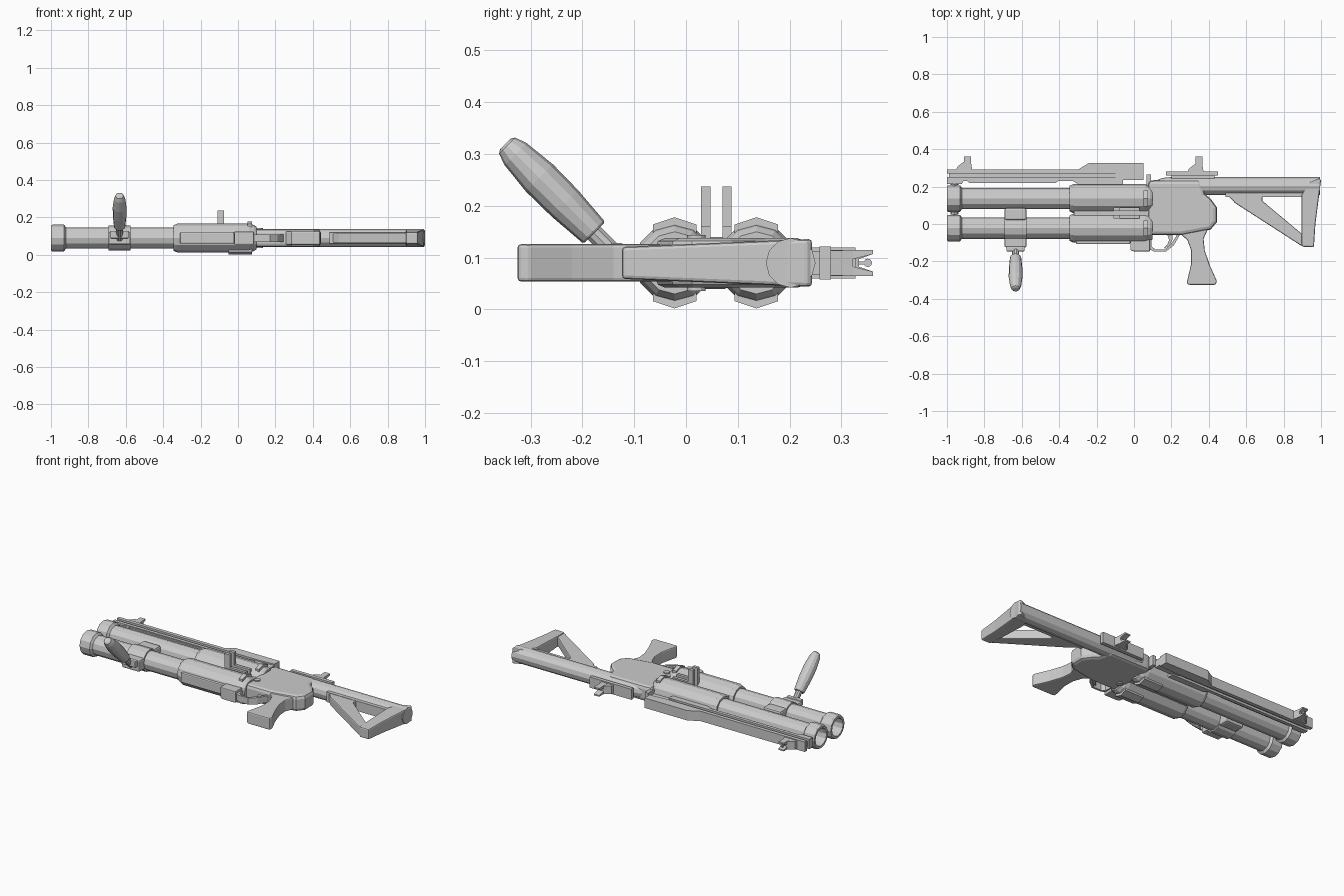
import bpy, bmesh, math
from mathutils import Vector

grey = bpy.data.materials.new("plain_grey")
grey.diffuse_color = (0.6, 0.6, 0.6, 1)
ZC = 0.09                      # lateral centre plane
BARRELS = {"upper": 0.136, "lower": -0.022}


def finish(name, bm, bevel=0):
    bmesh.ops.recalc_face_normals(bm, faces=bm.faces)
    me = bpy.data.meshes.new(name)
    bm.to_mesh(me)
    bm.free()
    ob = bpy.data.objects.new(name, me)
    bpy.context.collection.objects.link(ob)
    me.materials.append(grey)
    if bevel:
        m = ob.modifiers.new("bevel", 'BEVEL')
        m.width, m.segments, m.limit_method = bevel, 2, 'ANGLE'
        m.angle_limit = math.radians(40)
    return ob


def prism(name, pts, lo, hi, axis='z', bevel=0, taper=None):
    """Extrude a 2D outline: (x,y) along z, or (y,z) along x."""
    bm = bmesh.new()
    rings = []
    for h in (lo, hi):
        ring = []
        for a, b in pts:
            if axis == 'x':
                co = (h, a, b)
            else:
                s = taper(b) if taper else 1
                co = (a, b, ZC + (h - ZC) * s)
            ring.append(bm.verts.new(co))
        rings.append(ring)
    n = len(pts)
    bm.faces.new(rings[0])
    bm.faces.new(rings[1])
    for i in range(n):
        j = (i + 1) % n
        bm.faces.new((rings[0][i], rings[0][j], rings[1][j], rings[1][i]))
    return finish(name, bm, bevel)


def box(name, x0, x1, y0, y1, hz, bevel=0, zc=ZC):
    return prism(name, [(x0, y0), (x1, y0), (x1, y1), (x0, y1)], zc - hz, zc + hz, bevel=bevel)


def lathe(name, profile, origin, axis=(1, 0, 0), sides=12):
    """Spin (distance, radius) pairs round an axis, capping both ends."""
    bm = bmesh.new()
    q = Vector((0, 0, 1)).rotation_difference(Vector(axis).normalized())
    rings = []
    for t, r in profile:
        ring = []
        for i in range(sides):
            a = 2 * math.pi * i / sides
            ring.append(bm.verts.new(Vector(origin) + q @ Vector((r * math.cos(a), r * math.sin(a), t))))
        rings.append(ring)
    bm.faces.new(rings[0])
    bm.faces.new(rings[-1])
    for r0, r1 in zip(rings, rings[1:]):
        for i in range(sides):
            j = (i + 1) % sides
            bm.faces.new((r0[i], r0[j], r1[j], r1[i]))
    return finish(name, bm)


# Barrels with hollow muzzles, and the breech housings
for k, y in BARRELS.items():
    lathe(k + "_barrel", [(-0.8, 0.05), (-1, 0.053), (-1, 0.066), (-0.993, 0.071), (-0.93, 0.071),
                          (-0.92, 0.057), (-0.3, 0.057)], (0, y, ZC))
    lathe(k + "_housing", [(-0.345, 0.058), (-0.345, 0.068), (-0.325, 0.077), (0.06, 0.077),
                           (0.085, 0.07), (0.1, 0.06)], (0, y, ZC))
    # raised ribs above and below each housing
    for side, x0, sgn in (("left", 0.05, 1), ("right", -0.05, -1)):
        arc = [(-0.042, 0.05), (-0.042, 0.074), (0, 0.088), (0.042, 0.074), (0.042, 0.05)]
        prism(f"{k}_{side}_rib", [(y + a, ZC + sgn * b) for a, b in arc], x0, 0.075, 'x')
    # loading lever: flat base with an upright finger
    ly = 0.038 if k == "lower" else 0.079
    box(k + "_lever_base", -0.11, 0.03, ly - 0.009, ly + 0.009, 0.03, zc=0.13)
    box(k + "_lever_finger", -0.11, -0.075, ly - 0.009, ly + 0.009, 0.05, zc=0.187)

# Spacers joining barrels and rail
for nm, y0, y1 in (("middle_spacer", 0.03, 0.085), ("top_spacer", 0.19, 0.24)):
    lathe(nm, [(0, 0.011), (y1 - y0, 0.011)], (-0.96, y0, ZC), (0, 1, 0), 8)
    lathe(nm + "_collar", [(0, 0.021), (0.012, 0.021)], (-0.96, (y0 + y1) / 2 - 0.006, ZC), (0, 1, 0), 8)
box("housing_bridge", -0.32, 0.08, 0.02, 0.1, 0.035)
box("lower_rail", -0.31, -0.02, -0.108, -0.05, 0.03, 0.006)
prism("lower_block", [(-0.02, -0.05), (-0.02, -0.14), (0, -0.147), (0.085, -0.147), (0.085, -0.05)],
      0.055, 0.125, bevel=0.005)

# Top rail
box("rail_cap", -1, -0.28, 0.27, 0.292, 0.03)
box("rail_web", -0.99, -0.1, 0.24, 0.275, 0.017)
box("rail_foot", -1, -0.06, 0.23, 0.25, 0.03)
prism("front_rail_mount", [(-1, 0.25), (-1, 0.215), (-0.92, 0.215), (-0.9, 0.25)], 0.062, 0.118)
prism("middle_rail_mount", [(-0.9, 0.24), (-0.88, 0.219), (-0.42, 0.219), (-0.39, 0.24)], 0.066, 0.114)
prism("rear_rail_mount", [(-0.34, 0.24), (-0.30, 0.212), (-0.06, 0.212), (-0.06, 0.24)], 0.062, 0.118)
prism("rear_rail_cap", [(-0.31, 0.27), (-0.31, 0.285), (-0.24, 0.327), (0.05, 0.327), (0.05, 0.277), (-0.06, 0.27)],
      0.06, 0.12)
box("rear_rail_web", -0.1, 0.05, 0.235, 0.28, 0.022)
box("rear_stop", 0.068, 0.09, 0.19, 0.265, 0.03)


# Sights: ramp, forked blade and a small ring
def sight(name, x, y):
    prism(name + "_ramp", [(x - 0.06, y), (x - 0.055, y + 0.018), (x - 0.025, y + 0.042),
                           (x + 0.018, y + 0.046), (x + 0.025, y)], 0.066, 0.114)
    fork = [(y, -0.025), (0.361, -0.025), (0.361, -0.017), (y + 0.042, -0.006),
            (y + 0.042, 0.006), (0.361, 0.017), (0.361, 0.025), (y, 0.025)]
    prism(name + "_fork", [(a, ZC + b) for a, b in fork], x - 0.018, x + 0.018, 'x')


sight("front_sight", -0.89, 0.288)
sight("rear_sight", 0.347, 0.276)
lathe("front_sight_ring", [(0, 0.005), (0, 0.008), (0.012, 0.008), (0.012, 0.005)],
      (-0.896, 0.351, ZC), sides=10)
box("front_sight_post", -0.894, -0.886, 0.32, 0.345, 0.003)
box("rear_sight_rail", 0.17, 0.45, 0.258, 0.28, 0.032)
box("rear_sight_rail_web", 0.2, 0.43, 0.235, 0.26, 0.022)

# Receiver and pistol grip
prism("receiver", [(0.075, 0.23), (0.075, -0.06), (0.255, -0.06), (0.41, -0.03), (0.443, 0.01), (0.443, 0.09),
                   (0.41, 0.135), (0.38, 0.16), (0.36, 0.235), (0.11, 0.235)], 0.042, 0.138, bevel=0.02)
prism("pistol_grip", [(0.25, -0.03), (0.255, -0.06), (0.285, -0.085), (0.305, -0.14), (0.306, -0.21),
                      (0.282, -0.315), (0.29, -0.325), (0.437, -0.325), (0.443, -0.305), (0.405, -0.22),
                      (0.378, -0.14), (0.372, -0.08), (0.4, -0.015)], 0.054, 0.126, bevel=0.013)
for sgn in (-1, 1):
    lathe("receiver_pin", [(0, 0.018), (0.006, 0.018)], (0.115, 0.02, ZC + sgn * 0.048), (0, 0, sgn))

# Trigger and its guard
prism("trigger_guard", [(0.07, -0.05), (0.08, -0.135), (0.11, -0.148), (0.17, -0.148), (0.212, -0.115),
                        (0.25, -0.05), (0.235, -0.05), (0.2, -0.105), (0.165, -0.136), (0.115, -0.136),
                        (0.095, -0.122), (0.09, -0.05)], 0.07, 0.11)
prism("trigger", [(0.175, -0.05), (0.188, -0.085), (0.178, -0.11), (0.158, -0.128), (0.164, -0.13),
                  (0.19, -0.115), (0.205, -0.085), (0.205, -0.05)], 0.08, 0.1)

# Skeleton stock
lathe("stock_tube", [(0.115, 0.015), (0.125, 0.033), (0.15, 0.044), (0.19, 0.048), (0.995, 0.048)],
      (0, 0.202, ZC))
box("stock_sleeve", 0.49, 0.985, 0.145, 0.18, 0.03)
prism("stock_strut", [(0.49, 0.165), (0.69, 0.165), (0.685, 0.125), (0.9, -0.055), (0.9, -0.12),
                      (0.54, 0.112)], 0.062, 0.118, bevel=0.006)
prism("butt_plate", [(0.895, 0.15), (0.895, -0.1), (0.9, -0.122), (0.962, -0.124), (0.97, 0.0), (1, 0.235),
                     (0.99, 0.245), (0.93, 0.22)], 0.052, 0.128, bevel=0.012,
      taper=lambda y: 0.95 + 1.1 * y)

# Foregrip and clamp
FX = -0.633
lathe("foregrip_collar", [(-0.692, 0.066), (-0.575, 0.066)], (0, BARRELS["lower"], ZC))
box("foregrip_saddle", -0.692, -0.575, 0.02, 0.085, 0.05, 0.01)
box("foregrip_block", -0.692, -0.575, -0.125, -0.05, 0.034, 0.008)
box("foregrip_foot", -0.682, -0.585, -0.147, -0.12, 0.02, 0.005, zc=0.108)
lathe("foregrip_neck", [(0, 0.018), (0.11, 0.018)], (FX, -0.115, 0.085), (0, -1, 1), 10)
lathe("foregrip_handle", [(0, 0.027), (0.004, 0.03), (0.08, 0.036), (0.15, 0.037), (0.215, 0.03),
                          (0.238, 0.022), (0.243, 0.014)], (FX, -0.177, 0.148), (0, -1, 1), 12)
